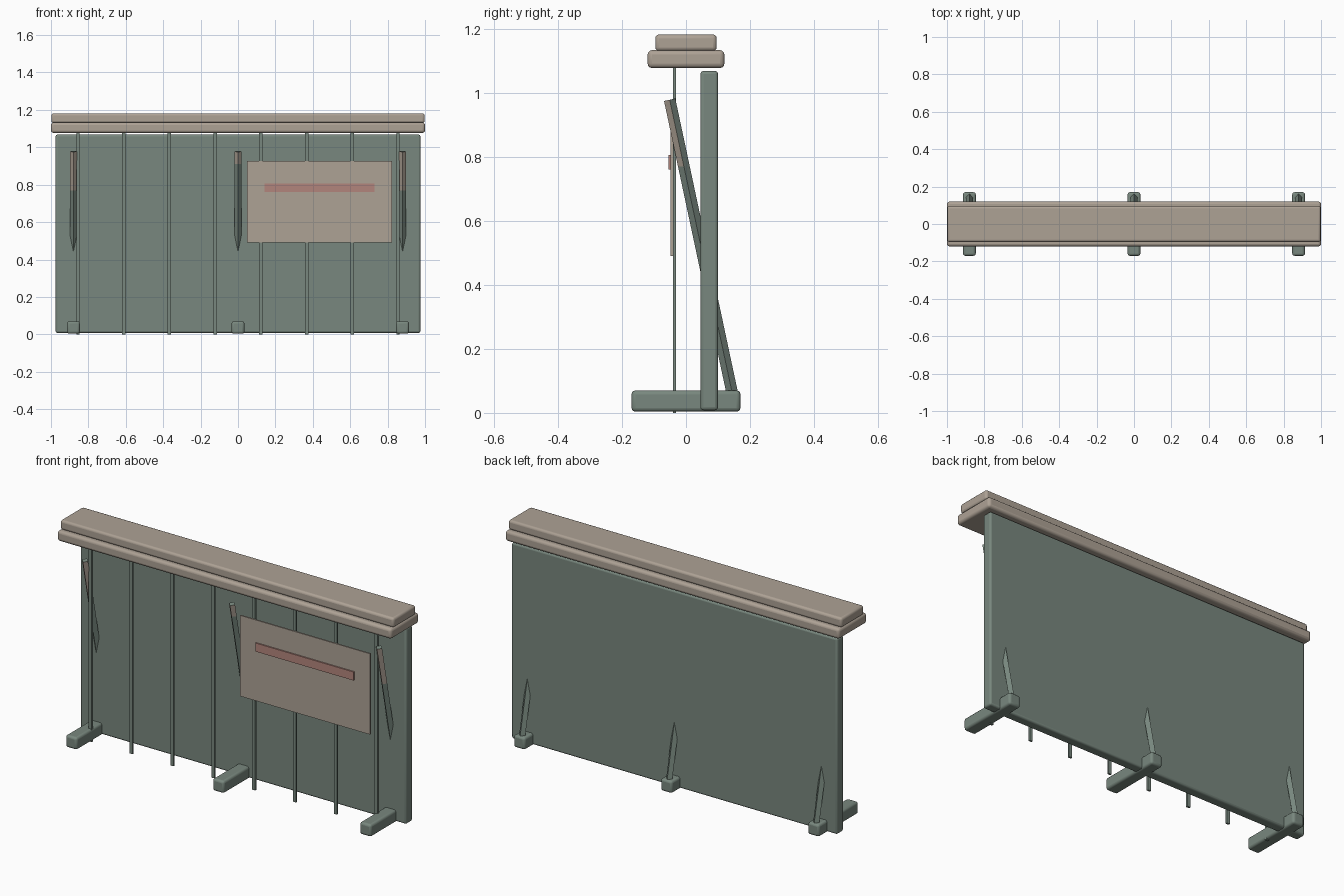
import bpy, bmesh, math
from mathutils import Vector, Matrix

cube = bpy.data.objects.get("Cube")
if cube:
    bpy.data.objects.remove(cube, do_unlink=True)


def material(name, rgb):
    m = bpy.data.materials.new(name)
    m.use_nodes = True
    m.diffuse_color = (*rgb, 1)
    m.node_tree.nodes["Principled BSDF"].inputs["Base Color"].default_value = (*rgb, 1)
    return m


GREEN = material("grey_green_paint", (0.19, 0.245, 0.21))
STONE = material("warm_grey", (0.42, 0.36, 0.30))
RED = material("faded_red", (0.45, 0.235, 0.20))


def finish(bm, name, mats):
    mesh = bpy.data.meshes.new(name)
    bmesh.ops.recalc_face_normals(bm, faces=bm.faces)
    bm.to_mesh(mesh)
    bm.free()
    obj = bpy.data.objects.new(name, mesh)
    bpy.context.collection.objects.link(obj)
    for m in mats:
        mesh.materials.append(m)
    return obj


def box(name, xs, ys, zs, mat, bevel=0.0):
    """Box between the given limits, with optional rounded edges."""
    bm = bmesh.new()
    bmesh.ops.create_cube(bm, size=1)
    for v in bm.verts:
        for axis, (lo, hi) in enumerate((xs, ys, zs)):
            v.co[axis] = hi if v.co[axis] > 0 else lo
    obj = finish(bm, name, [mat])
    if bevel:
        mod = obj.modifiers.new("soft_edges", "BEVEL")
        mod.width, mod.segments = bevel, 3
        bpy.ops.object.select_all(action="DESELECT")
        obj.select_set(True)
        bpy.context.view_layer.objects.active = obj
        bpy.ops.object.shade_smooth_by_angle(angle=math.radians(40))
    return obj


def brace(name, x, split):
    """Slanted diamond-section bar, bare on its front faces above the split."""
    top, foot = Vector((x, -0.051, 0.978)), Vector((x, 0.149, 0.04))
    axis = top - foot
    bm = bmesh.new()
    bmesh.ops.create_cone(bm, cap_ends=True, segments=4, radius1=0.018,
                          radius2=0.018, depth=axis.length)
    tilt = Matrix.Rotation(math.atan2(-axis.y, axis.z), 4, "X")
    bmesh.ops.transform(bm, verts=bm.verts,
                        matrix=Matrix.Translation((top + foot) / 2) @ tilt)
    bmesh.ops.bisect_plane(bm, geom=bm.verts[:] + bm.edges[:] + bm.faces[:],
                           plane_co=(x, 0, split), plane_no=(0, 0, 1))
    bm.normal_update()
    for f in bm.faces:
        if f.calc_center_median().z > split and f.normal.y < -0.3:
            f.material_index = 1
    return finish(bm, name, [GREEN, STONE])


# Main wall and the two-step coping
box("wall_panel", (-0.975, 0.975), (0.045, 0.1), (0.008, 1.068), GREEN, 0.01)
box("lower_coping", (-1, 1), (-0.12, 0.12), (1.077, 1.133), STONE, 0.014)
box("upper_coping", (-0.998, 0.998), (-0.096, 0.096), (1.13, 1.182), STONE, 0.012)

# Thin upright rods hanging from the coping
for i in range(8):
    x = (i - 3.5) * 0.2445
    box(f"upright_rod_{i + 1}", (x - 0.009, x + 0.009), (-0.041, -0.031),
        (0, 1.085), GREEN)

# Notice board with its painted bar
box("notice_board", (0.047, 0.823), (-0.048, -0.04), (0.49, 0.927), STONE)
box("notice_bar", (0.142, 0.73), (-0.055, -0.047), (0.76, 0.806), RED)

# Feet and slanted braces
for side, x, split in (("right", -0.88, 0.77), ("middle", 0, 0.91), ("left", 0.88, 0.77)):
    box(f"{side}_foot", (x - 0.034, x + 0.034), (-0.17, 0.17), (0.004, 0.07), GREEN, 0.012)
    brace(f"{side}_brace", x, split)
